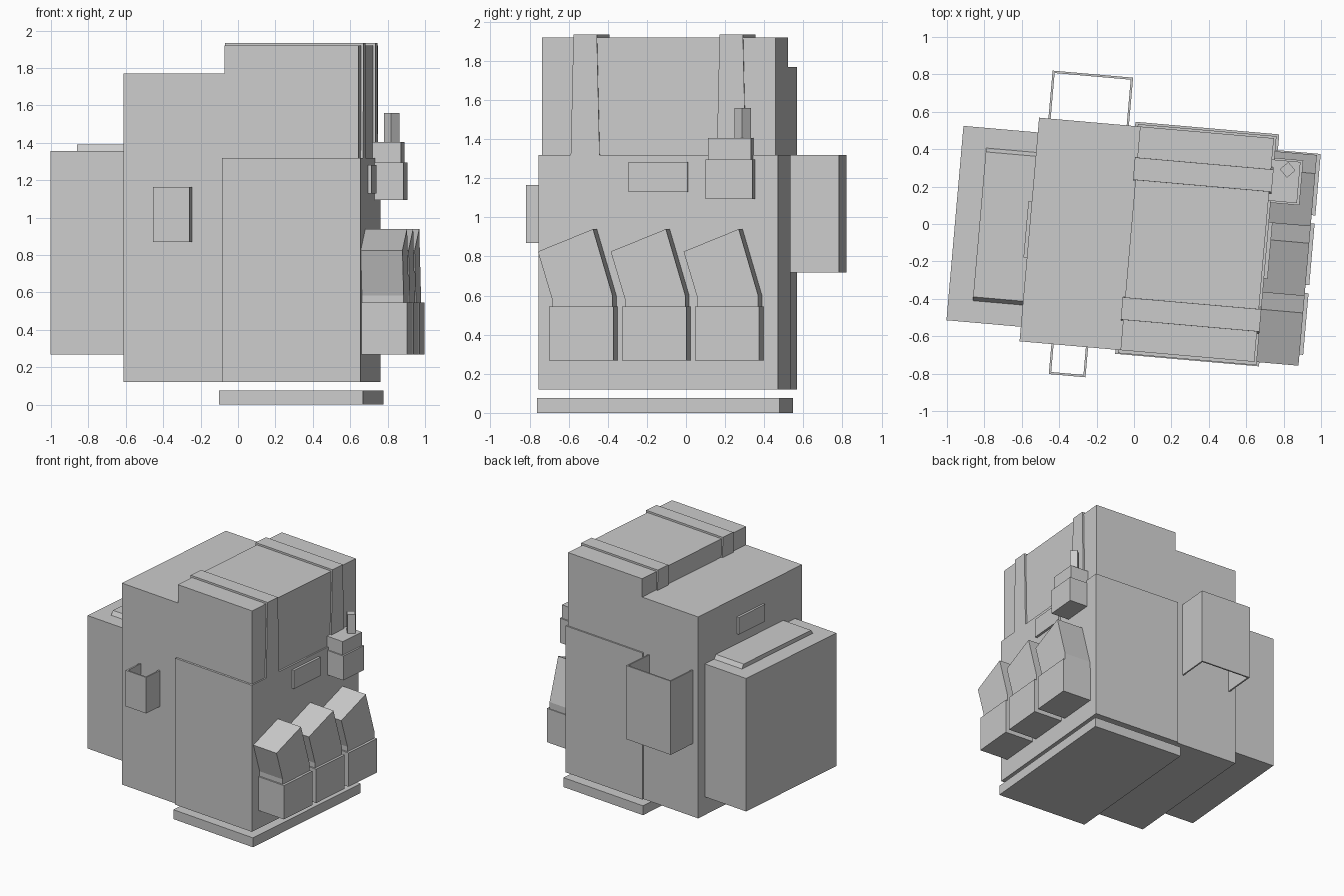
import bpy, math
from mathutils import Matrix

if "Cube" in bpy.data.objects:
    bpy.data.objects.remove(bpy.data.objects["Cube"])

# Everything is built square, then turned five degrees about z
TURN = Matrix.Rotation(math.radians(-5), 4, 'Z')


def add_mesh(name, verts, faces):
    me = bpy.data.meshes.new(name)
    me.from_pydata(verts, [], faces)
    me.update()
    ob = bpy.data.objects.new(name, me)
    bpy.context.collection.objects.link(ob)
    ob.matrix_world = TURN
    return ob


def prism(name, profile, axis, lo, hi):
    """Extrude a counter-clockwise 2D profile along x, y or z."""
    def place(p, t):
        a, b = p
        return {'x': (t, a, b), 'y': (b, t, a), 'z': (a, b, t)}[axis]
    n = len(profile)
    verts = [place(p, lo) for p in profile] + [place(p, hi) for p in profile]
    faces = [tuple(reversed(range(n))), tuple(range(n, 2 * n))]
    faces += [(i, (i + 1) % n, n + (i + 1) % n, n + i) for i in range(n)]
    return add_mesh(name, verts, faces)


def box(name, x, y, z):
    return prism(name, [(x[0], y[0]), (x[1], y[0]), (x[1], y[1]), (x[0], y[1])], 'z', *z)


# Main pack: stepped body, as (z, x) profile extruded along y
prism("pack_body", [(0.12, -0.555), (1.77, -0.555), (1.77, -0.013), (1.92, -0.013),
                    (1.92, 0.705), (0.12, 0.705)], 'y', -0.678, 0.522)
box("lower_shell", (-0.026, 0.718), (-0.695, 0.534), (0.12, 1.32))
box("base_plate", (-0.04, 0.732), (-0.70, 0.545), (0.0, 0.077))

# Rear bag with a bevelled lid
box("rear_bag", (-0.954, -0.55), (-0.60, 0.443), (0.268, 1.357))
prism("rear_bag_lid", [(-0.488, 1.35), (0.34, 1.35), (0.315, 1.39), (-0.463, 1.39)],
      'x', -0.823, -0.55)

# Straps over the top, flaring towards the bottom
for i, c in enumerate((-0.455, 0.295)):
    prism(f"strap_{i + 1}", [(c - 0.074, 1.32), (c + 0.074, 1.32),
                             (c + 0.06, 1.935), (c - 0.06, 1.935)], 'x', -0.026, 0.718)

# Raised plates on both ends
box("front_plate", (0.71, 0.737), (-0.23, 0.073), (1.13, 1.282))
box("rear_plate", (-0.573, -0.55), (-0.23, 0.073), (1.47, 1.61))


# Side sleeves: thin U-shaped walls open at top and bottom
def sleeve(name, x0, x1, wall_y, out_y, z):
    t = 0.012
    s = math.copysign(t, out_y - wall_y)
    pts = [(x0, wall_y), (x0, out_y), (x1, out_y), (x1, wall_y),
           (x1 - t, wall_y), (x1 - t, out_y - s), (x0 + t, out_y - s), (x0 + t, wall_y)]
    if out_y > wall_y:
        pts.reverse()
    prism(name, pts, 'z', *z)


sleeve("small_side_sleeve", -0.384, -0.187, -0.675, -0.839, (0.87, 1.165))
sleeve("large_side_sleeve", -0.505, -0.073, 0.518, 0.779, (0.717, 1.32))

# Three pouches with leaning tops
LEAN = [(0.012, 0.54), (0.323, 0.54), (0.323, 0.60), (0.223, 0.94),
        (-0.06, 0.825), (0.012, 0.585)]
for i in range(3):
    y0 = -0.618 + 0.374 * i
    box(f"pouch_{i + 1}", (0.71, 0.962), (y0, y0 + 0.33), (0.268, 0.545))
    prism(f"pouch_top_{i + 1}", [(y0 + a, b) for a, b in LEAN], 'x', 0.71, 0.942)

# Radio with holder and diamond-section aerial
box("radio_holder", (0.71, 0.872), (0.177, 0.418), (1.095, 1.295))
box("radio", (0.70, 0.858), (0.187, 0.408), (1.29, 1.405))
ax, ay, r = 0.793, 0.36, 0.042
prism("radio_aerial", [(ax + r, ay), (ax, ay + r), (ax - r, ay), (ax, ay - r)], 'z', 1.40, 1.56)
